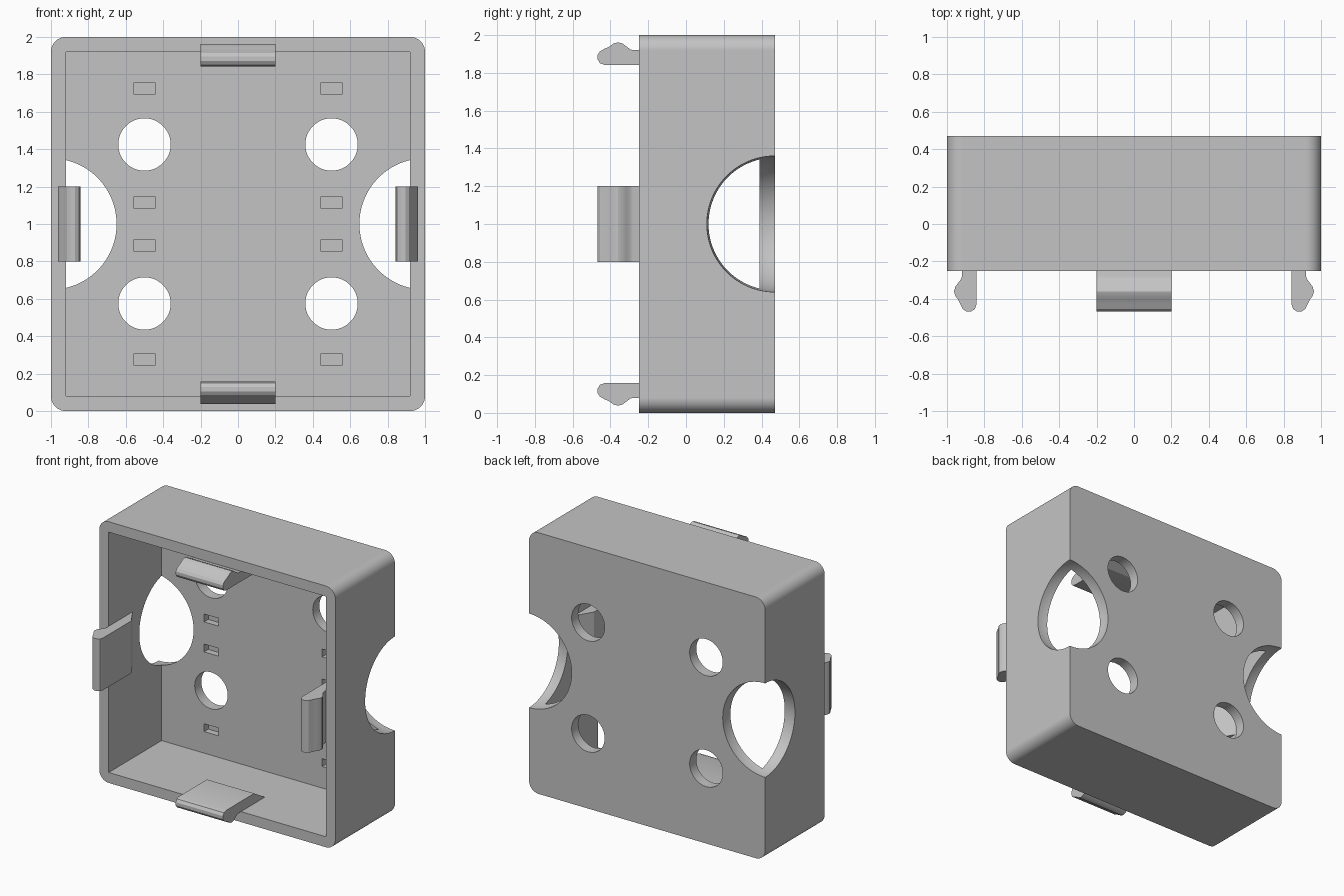
import bpy, bmesh, math
from mathutils import Matrix, Vector

if "Cube" in bpy.data.objects:
    bpy.data.objects.remove(bpy.data.objects["Cube"])

FRONT, BACK, WALL, MID = -0.25, 0.47, 0.08, 1.0

grey = bpy.data.materials.new("plain grey")
grey.use_nodes = True
grey.diffuse_color = (0.55, 0.55, 0.55, 1)
grey.node_tree.nodes["Principled BSDF"].inputs["Base Color"].default_value = grey.diffuse_color


def make_object(name, bm):
    bmesh.ops.recalc_face_normals(bm, faces=bm.faces)
    mesh = bpy.data.meshes.new(name)
    bm.to_mesh(mesh)
    bm.free()
    mesh.materials.append(grey)
    obj = bpy.data.objects.new(name, mesh)
    bpy.context.collection.objects.link(obj)
    return obj


def select_only(obj):
    bpy.ops.object.select_all(action='DESELECT')
    obj.select_set(True)
    bpy.context.view_layer.objects.active = obj


def smooth(obj):
    select_only(obj)
    bpy.ops.object.shade_smooth_by_angle(angle=math.radians(28))


def add_box(bm, low, high):
    low, high = Vector(low), Vector(high)
    place = Matrix.Translation((low + high) / 2) @ Matrix.Diagonal((*(high - low), 1))
    return bmesh.ops.create_cube(bm, size=1, matrix=place)


def cut(target, bm):
    cutter = make_object("cutter", bm)
    cutter.hide_render = True
    mod = target.modifiers.new("cut", 'BOOLEAN')
    mod.operation, mod.solver, mod.object = 'DIFFERENCE', 'EXACT', cutter
    select_only(target)
    bpy.ops.object.modifier_apply(modifier=mod.name)
    bpy.data.objects.remove(cutter)


# Housing: block with four rounded corners running front to back
bm = bmesh.new()
add_box(bm, (-1, FRONT, 0), (1, BACK, 2))
corners = [e for e in bm.edges if abs(e.verts[0].co.y - e.verts[1].co.y) > 0.1]
bmesh.ops.bevel(bm, geom=corners, offset=WALL, segments=10, profile=0.5, affect='EDGES')
housing = make_object("housing", bm)

# Open cavity with sharp inner corners
bm = bmesh.new()
add_box(bm, (-1 + WALL, FRONT - 0.2, WALL), (1 - WALL, BACK - WALL, 2 - WALL))
cut(housing, bm)

# Round holes through the back, and shallow slots in its inner face
bm = bmesh.new()
for x in (-0.5, 0.5):
    for side in (-1, 1):
        place = Matrix.Translation((x, BACK, MID + side * 0.425)) @ Matrix.Rotation(math.pi / 2, 4, 'X')
        bmesh.ops.create_cone(bm, cap_ends=True, segments=64, radius1=0.14, radius2=0.14,
                              depth=0.4, matrix=place)
        for offset in (0.115, 0.725):
            z = MID + side * offset
            add_box(bm, (x - 0.06, 0.3, z - 0.03), (x + 0.06, BACK - 0.03, z + 0.03))
cut(housing, bm)

# Spherical cutouts across the rear side edges
bm = bmesh.new()
for x in (-1, 1):
    place = Matrix.Translation((x, BACK, MID)) @ Matrix.Rotation(0.03, 4, (1, 1, 1))
    bmesh.ops.create_uvsphere(bm, u_segments=96, v_segments=48, radius=0.36, matrix=place)
cut(housing, bm)
smooth(housing)
housing.modifiers.new("even shading", 'WEIGHTED_NORMAL').keep_sharp = True

# Snap clip profile: (y, distance from the housing centre line)
profile = [(0.04, 0.92), (-0.28, 0.92), (-0.295, 0.925), (-0.315, 0.94), (-0.335, 0.955),
           (-0.36, 0.962), (-0.385, 0.955), (-0.405, 0.94), (-0.43, 0.928), (-0.455, 0.915),
           (-0.468, 0.895), (-0.468, 0.872), (-0.455, 0.851), (-0.43, 0.842), (-0.09, 0.842)]

# Four clips, one at the middle of each wall
for turn, name in enumerate(("top_clip", "left_clip", "bottom_clip", "right_clip")):
    bm = bmesh.new()
    face = bm.faces.new([bm.verts.new((-0.2, y, r)) for y, r in profile])
    end = bmesh.ops.extrude_face_region(bm, geom=[face])["geom"]
    moved = [v for v in end if isinstance(v, bmesh.types.BMVert)]
    bmesh.ops.translate(bm, verts=moved, vec=(0.4, 0, 0))
    if not face.is_valid or len(bm.faces) == len(profile) + 1:
        bmesh.ops.holes_fill(bm, edges=bm.edges)
    bm.transform(Matrix.Translation((0, 0, MID)) @ Matrix.Rotation(turn * math.pi / 2, 4, 'Y'))
    smooth(make_object(name, bm))
